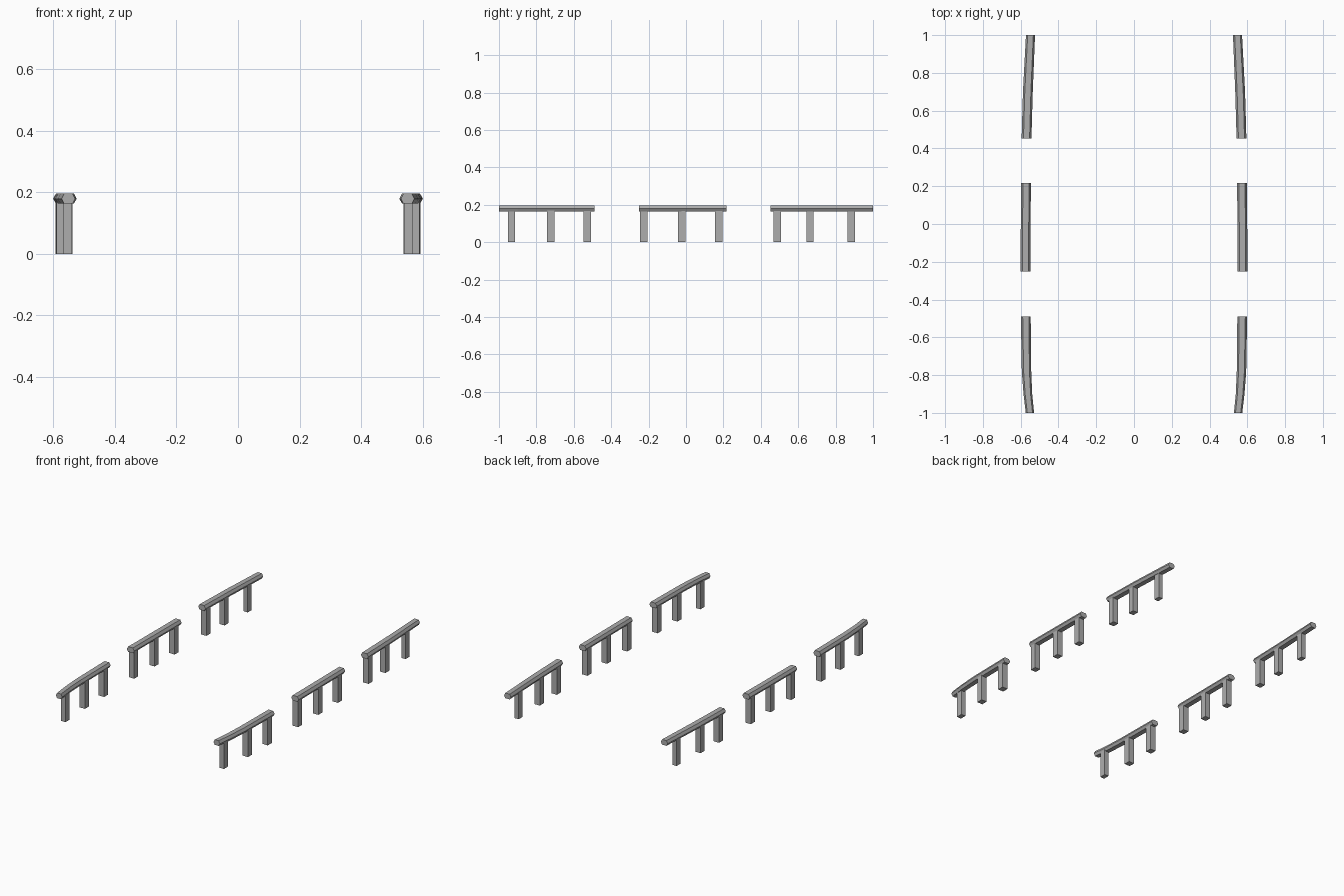
import bpy, bmesh
from mathutils import Vector

if "Cube" in bpy.data.objects:
    bpy.data.objects.remove(bpy.data.objects["Cube"])

grey = bpy.data.materials.new("stone_grey")
grey.diffuse_color = (0.42, 0.42, 0.42, 1)
grey.use_nodes = True
grey.node_tree.nodes["Principled BSDF"].inputs["Base Color"].default_value = grey.diffuse_color


def loft(name, rings):
    """Skin closed rings of points into one capped solid."""
    bm = bmesh.new()
    loops = [[bm.verts.new(p) for p in ring] for ring in rings]
    n = len(loops[0])
    for a, b in zip(loops, loops[1:]):
        for i in range(n):
            j = (i + 1) % n
            bm.faces.new((a[i], a[j], b[j], b[i]))
    bm.faces.new(loops[0])
    bm.faces.new(loops[-1])
    bmesh.ops.recalc_face_normals(bm, faces=bm.faces)
    mesh = bpy.data.meshes.new(name)
    bm.to_mesh(mesh)
    bm.free()
    mesh.materials.append(grey)
    bpy.context.collection.objects.link(bpy.data.objects.new(name, mesh))


def rail(name, side, path):
    """Hexagonal handrail swept along (y, x, half width) points."""
    rings = []
    for y, x, w in path:
        section = [(-w, .179), (-.62 * w, .163), (.62 * w, .163),
                   (w, .179), (.62 * w, .196), (-.62 * w, .196)]
        rings.append([Vector((side * x + dx, y, z)) for dx, z in section])
    loft(name, rings)


def post(name, side, y, x, w):
    """Square upright reaching into the rail."""
    corners = [(-w, -.02), (w, -.02), (w, .02), (-w, .02)]
    loft(name, [[Vector((side * x + dx, y + dy, z)) for dx, dy in corners]
                for z in (0, .17)])


# Rail paths and posts (y, x, half width) for each section
sections = {
    "front": ([(-1, .551, .022), (-.9, .562, .023), (-.78, .569, .025), (-.49, .573, .026)],
              [(-.933, .554, .015), (-.722, .570, .019), (-.527, .572, .019)]),
    "middle": ([(-.252, .575, .026), (.217, .572, .026)],
               [(-.225, .573, .019), (-.022, .572, .019), (.176, .571, .019)]),
    "back": ([(.452, .569, .026), (.7, .562, .026), (1, .548, .024)],
             [(.487, .567, .019), (.663, .562, .018), (.884, .552, .015)]),
}
for side, label in ((-1, "left"), (1, "right")):
    for part, (path, posts) in sections.items():
        rail(f"{part}_{label}_rail", side, path)
        for i, (y, x, w) in enumerate(posts, 1):
            post(f"{part}_{label}_post_{i}", side, y, x, w)
